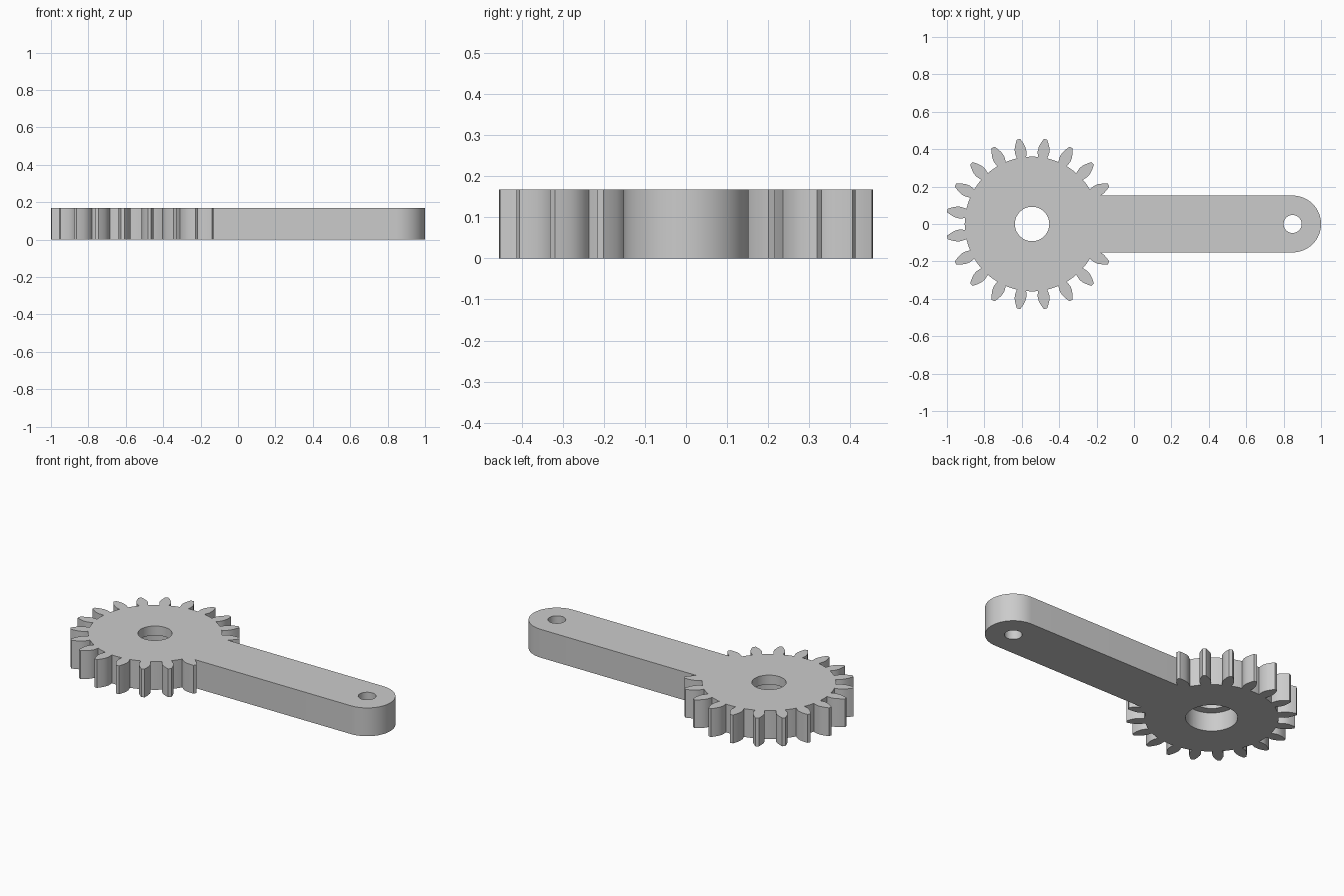
import bpy, bmesh
from math import radians, cos, sin, pi
from mathutils import Vector

cube = bpy.data.objects.get("Cube")
if cube:
    bpy.data.objects.remove(cube, do_unlink=True)

THICK = 0.168
GEAR_X, ARM_X = -0.545, 0.848
ARM_R = 0.152
ROOT_R, TEETH = 0.36, 20
# tooth flank: radius, half angle in degrees, root to tip
FLANK = [(ROOT_R, 4.0), (0.375, 4.35), (0.391, 4.6), (0.41, 4.15),
         (0.423, 3.5), (0.436, 2.7), (0.448, 1.9), (0.459, 1.1)]

steel = bpy.data.materials.new("grey steel")
steel.use_nodes = True
steel.diffuse_color = (0.6, 0.6, 0.6, 1)
steel.node_tree.nodes["Principled BSDF"].inputs["Base Color"].default_value = (0.6, 0.6, 0.6, 1)


def polar(radius, degrees, x=0):
    a = radians(degrees)
    return Vector((x + radius * cos(a), radius * sin(a)))


def prism(name, outline, z0, z1):
    """Closed outline extruded from z0 to z1."""
    bm = bmesh.new()
    face = bm.faces.new([bm.verts.new((p.x, p.y, z0)) for p in outline])
    result = bmesh.ops.extrude_face_region(bm, geom=[face])
    top = [g for g in result["geom"] if isinstance(g, bmesh.types.BMVert)]
    bmesh.ops.translate(bm, verts=top, vec=(0, 0, z1 - z0))
    bmesh.ops.recalc_face_normals(bm, faces=bm.faces)
    mesh = bpy.data.meshes.new(name)
    bm.to_mesh(mesh)
    bm.free()
    mesh.materials.append(steel)
    obj = bpy.data.objects.new(name, mesh)
    bpy.context.collection.objects.link(obj)
    return obj


def cut_hole(body, x, radius, z0, z1, sides=64):
    circle = [polar(radius, 360 * i / sides, x) for i in range(sides)]
    cutter = prism("hole_cutter", circle, z0, z1)
    cutter.hide_render = True
    mod = body.modifiers.new("hole", 'BOOLEAN')
    mod.operation, mod.solver, mod.object = 'DIFFERENCE', 'EXACT', cutter
    bpy.context.view_layer.objects.active = body
    bpy.ops.object.modifier_apply(modifier=mod.name)
    bpy.data.objects.remove(cutter, do_unlink=True)


# gear teeth all round, except where the arm leaves the hub
pitch = 360 / TEETH
gear = []
for k in range(1, TEETH - 1):
    mid = pitch * (k + 0.5)
    gear += [polar(r, mid - h) for r, h in FLANK]
    gear += [polar(r, mid + h) for r, h in reversed(FLANK)]
    gear += [polar(ROOT_R, mid + pitch / 2 + d) for d in (-2.5, 0, 2.5)]
gear = [p for p in gear if p.x < 0 or abs(p.y) > ARM_R]
join_x = 0.366
outline = [Vector((join_x, ARM_R))] + gear + [Vector((join_x, -ARM_R))]
outline = [p + Vector((GEAR_X, 0)) for p in outline]

# rounded arm end
outline += [polar(ARM_R, -90 + 180 * i / 32, ARM_X) for i in range(33)]

lever = prism("gear_lever", outline, 0, THICK)

# through holes, and the wide recess under the hub
cut_hole(lever, GEAR_X, 0.092, -0.1, THICK + 0.1)
cut_hole(lever, ARM_X, 0.048, -0.1, THICK + 0.1)
cut_hole(lever, GEAR_X, 0.14, -0.1, 0.112)

bpy.ops.object.select_all(action='DESELECT')
lever.select_set(True)
bpy.context.view_layer.objects.active = lever
bpy.ops.object.shade_smooth_by_angle(angle=radians(30))
